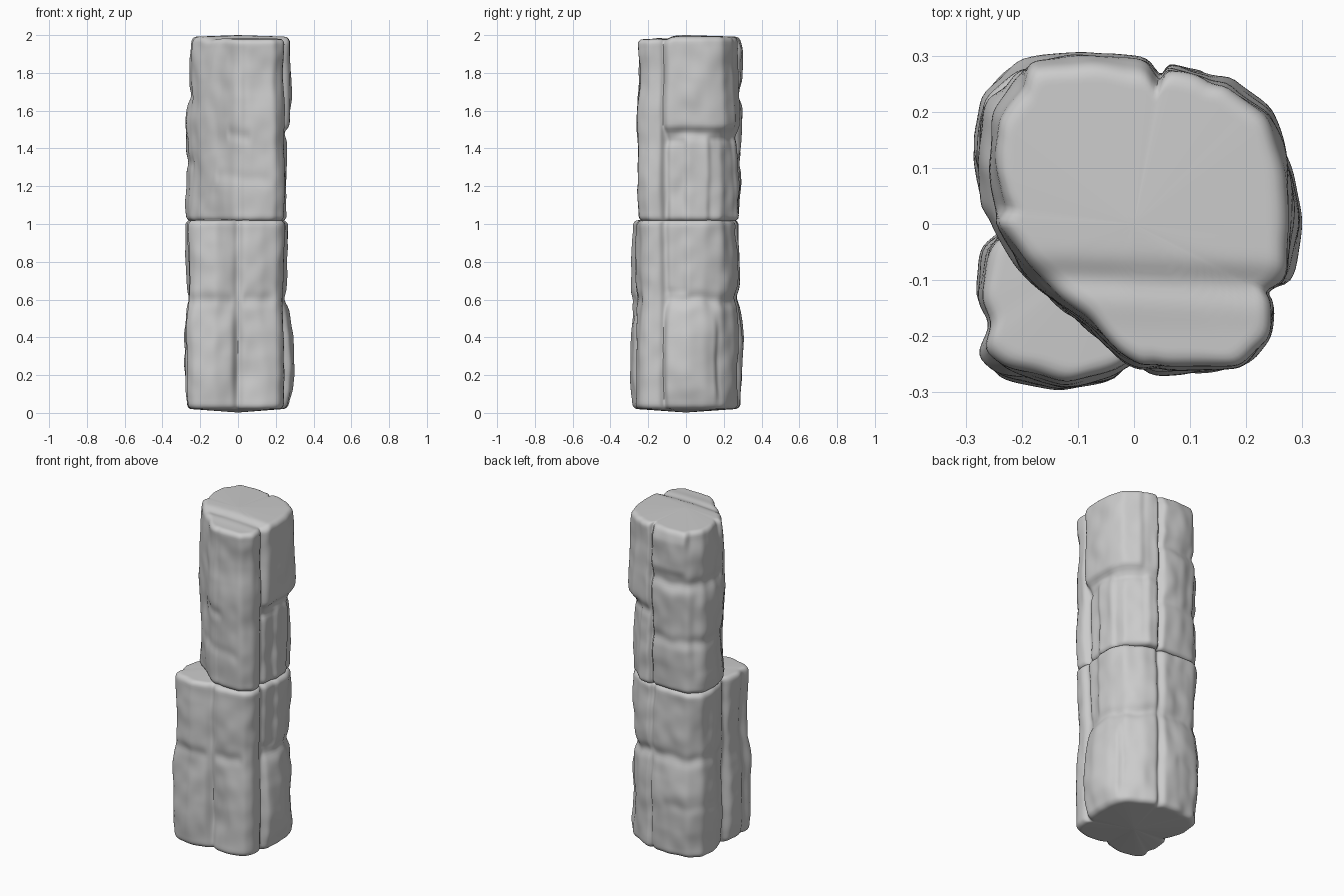
import bpy, bmesh, math
from mathutils import Vector, noise

if "Cube" in bpy.data.objects:
    bpy.data.objects.remove(bpy.data.objects["Cube"])

N = 184  # points round each stone


def resample(pts):
    """Even spacing round a closed outline, lightly softened."""
    pts = [Vector(p) for p in pts]
    lens = [(pts[(i + 1) % len(pts)] - p).length for i, p in enumerate(pts)]
    total, out = sum(lens), []
    i, start = 0, 0.0
    for k in range(N):
        s = total * k / N
        while s > start + lens[i]:
            start += lens[i]
            i += 1
        out.append(pts[i].lerp(pts[(i + 1) % len(pts)], (s - start) / lens[i]))
    for _ in range(3):
        out = [(out[j - 1] + out[j] * 2 + out[(j + 1) % N]) / 4 for j in range(N)]
    return out


def ramp(a, b, v):
    t = max(0, min(1, (v - a) / (b - a)))
    return t * t * (3 - 2 * t)


def inside(ang, a0, a1, soft=8):
    return ramp(a0 - soft, a0, ang) * (1 - ramp(a1, a1 + soft, ang))


def build_stone(name, outline, z0, z1, seams, panels, top_z, bottom_z, seed):
    base = resample(outline)
    bm = bmesh.new()

    def offset(p, z):
        ang = math.degrees(math.atan2(p.y, p.x))
        d = 0.018 * noise.noise(Vector((p.x * 6, p.y * 6, z * 4 + seed)))
        d += 0.006 * noise.noise(Vector((p.x * 14, p.y * 14, z * 10 + seed)))
        wave = 0.03 * noise.noise(Vector((p.x * 8, p.y * 8, seed)))
        for sz, a0, a1, depth in seams:      # horizontal cracks
            d -= depth * inside(ang, a0, a1) * math.exp(-((z - sz - wave) / 0.035) ** 2)
        for a0, a1, p0, p1, soft, out in panels:   # raised or sunken slabs
            d += out * inside(ang, a0, a1) * ramp(p0 - soft, p0 + soft, z) * (1 - ramp(p1 - soft, p1 + soft, z))
        edge = min(z - z0, z1 - z)           # rounded rims
        if edge < 0.03:
            d -= 0.03 * (1 - math.sqrt(max(0, 1 - (1 - edge / 0.03) ** 2)))
        return d

    def ring(z, scale=1.0):
        vs = []
        hi, lo = ramp(z1 - .15, z1, z), ramp(z0 + .15, z0, z) if z > z0 + .15 else 1 - ramp(z0, z0 + .15, z)
        for p in base:
            q = (p + p.normalized() * offset(p, z)) * scale
            dz = hi * top_z(q.x, q.y, scale) + lo * bottom_z(q.x, q.y, scale)
            vs.append(bm.verts.new((q.x, q.y, z + dz)))
        return vs

    rims = [0, .002, .006, .012, .02]
    steps = 66
    zs = [z0 + r for r in rims]
    zs += [z0 + .03 + (z1 - z0 - .06) * i / steps for i in range(steps + 1)]
    zs += [z1 - r for r in reversed(rims)]
    caps = [.03 + .06 * i for i in range(16)] + [.97]
    rings = [ring(z0, s) for s in caps]
    rings += [ring(z) for z in zs]
    rings += [ring(z1, s) for s in reversed(caps)]
    for a, b in zip(rings, rings[1:]):
        for i in range(N):
            j = (i + 1) % N
            bm.faces.new((a[i], a[j], b[j], b[i]))
    bm.faces.new(list(reversed(rings[0])))
    bm.faces.new(rings[-1])
    bmesh.ops.recalc_face_normals(bm, faces=bm.faces)
    me = bpy.data.meshes.new(name)
    bm.to_mesh(me)
    bm.free()
    ob = bpy.data.objects.new(name, me)
    bpy.context.collection.objects.link(ob)
    bpy.context.view_layer.objects.active = ob
    ob.select_set(True)
    bpy.ops.object.shade_smooth_by_angle(angle=math.radians(50))
    ob.select_set(False)


# Lower stone: full square plan with upright cracks
lower = [(-.265, -.22), (-.23, -.255), (-.12, -.285), (-.025, -.26), (0, -.235), (.025, -.26),
         (.12, -.262), (.21, -.24), (.24, -.2), (.245, -.135), (.222, -.115), (.255, -.092),
         (.268, 0), (.258, .1), (.22, .185), (.14, .25), (.065, .278), (.045, .25), (.02, .28),
         (-.1, .288), (-.2, .275), (-.26, .215), (-.275, .12), (-.255, .02), (-.23, -.015),
         (-.262, -.04), (-.27, -.13), (-.245, -.17)]
build_stone(
    "lower_stone", lower, 0.02, 1.02,
    seams=[(.6, -135, -100, .01), (.6, -80, -55, .01), (.6, -20, 75, .018), (.61, 85, 172, .012),
           (.33, 105, 165, .005)],
    panels=[(-172, -98, .08, .46, .1, .018), (-20, 30, .06, .48, .08, .022), (-22, -4, .63, 1.05, .02, -.012),
            (85, 172, .1, .48, .08, .014)],
    top_z=lambda x, y, s: .01 * (1 - s),
    bottom_z=lambda x, y, s: -.018 * (1 - s),
    seed=3.1)

# Upper stone: front left corner cut away on the diagonal
upper = [(-.195, -.075), (-.14, -.135), (-.02, -.235), (.02, -.25), (.035, -.24), (.05, -.25),
         (.19, -.248), (.24, -.2), (.247, -.135), (.222, -.115), (.255, -.09), (.265, .0),
         (.257, .11), (.23, .19), (.135, .265), (.06, .285), (.045, .25), (.025, .285),
         (-.1, .288), (-.2, .272), (-.26, .195), (-.268, .1), (-.245, .0), (-.215, -.04)]
build_stone(
    "upper_stone", upper, 1.015, 1.992,
    seams=[(1.47, -22, 75, .016), (1.68, 82, 175, .014), (1.33, 82, 175, .01), (1.24, -120, -60, .006),
           (1.46, -100, -80, .01)],
    panels=[(-22, 55, 1.5, 2.2, .02, .014), (-22, -4, .95, 1.45, .02, -.014), (30, 60, .9, 1.46, .02, -.014),
            (82, 120, 1.74, 1.95, .03, .012), (130, 172, 1.9, 2.2, .08, -.025),
            (140, 172, 1.08, 1.6, .06, .012)],
    top_z=lambda x, y, s: .008 * (1 - s) - .012 * math.exp(-((y + .1 + .04 * x) / .03) ** 2)
    - .014 * ramp(-.06, -.2, y),
    bottom_z=lambda x, y, s: -.01 * (1 - s),
    seed=8.4)
